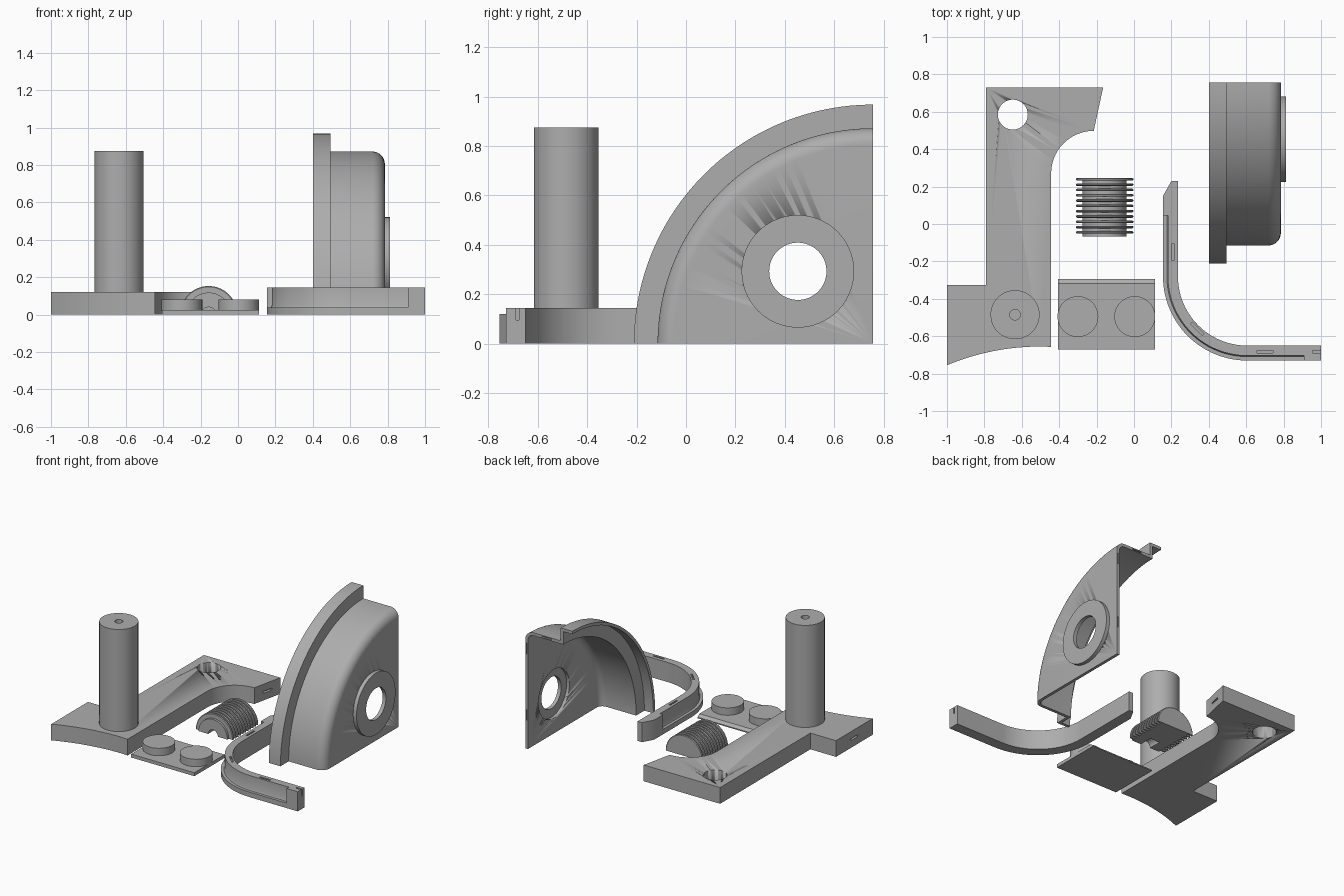
import bpy, bmesh, math
from mathutils import Matrix, Vector

if "Cube" in bpy.data.objects:
    bpy.data.objects.remove(bpy.data.objects["Cube"])

grey = bpy.data.materials.new("plain_grey")
grey.diffuse_color = (0.42, 0.42, 0.42, 1)
grey.use_nodes = True
grey.node_tree.nodes["Principled BSDF"].inputs["Base Color"].default_value = grey.diffuse_color


def finish(name, bm, smooth=True):
    bmesh.ops.remove_doubles(bm, verts=bm.verts, dist=1e-5)
    bmesh.ops.recalc_face_normals(bm, faces=bm.faces)
    mesh = bpy.data.meshes.new(name)
    bm.to_mesh(mesh)
    bm.free()
    ob = bpy.data.objects.new(name, mesh)
    bpy.context.collection.objects.link(ob)
    mesh.materials.append(grey)
    if smooth:
        bpy.ops.object.select_all(action='DESELECT')
        ob.select_set(True)
        bpy.context.view_layer.objects.active = ob
        bpy.ops.object.shade_smooth_by_angle(angle=math.radians(30))
    return ob


def loft(name, rings, closed=False):
    """Skin a row of closed sections, capping both ends unless the row closes."""
    bm = bmesh.new()
    rows = [[bm.verts.new(p) for p in ring] for ring in rings]
    n = len(rows[0])
    pairs = list(zip(rows, rows[1:])) + ([(rows[-1], rows[0])] if closed else [])
    for a, b in pairs:
        for i in range(n):
            j = (i + 1) % n
            bm.faces.new((a[i], a[j], b[j], b[i]))
    if not closed:
        bm.faces.new(rows[0][::-1])
        bm.faces.new(rows[-1])
    return finish(name, bm)


def prism(name, outline, z0, z1):
    return loft(name, [[(x, y, z) for x, y in outline] for z in (z0, z1)])


def lathe(name, profile, centre, axis, start=0, sweep=360, n=64):
    """Spin a closed (radius, along-axis) profile around an axis."""
    cx, cy, cz = centre
    full = sweep == 360
    rings = []
    for k in range(n if full else n + 1):
        t = math.radians(start + sweep * k / n)
        c, s = math.cos(t), math.sin(t)
        if axis == 'X':
            ring = [(cx + a, cy + r * c, cz + r * s) for r, a in profile]
        elif axis == 'Y':
            ring = [(cx + r * c, cy + a, cz + r * s) for r, a in profile]
        else:
            ring = [(cx + r * c, cy + r * s, cz + a) for r, a in profile]
        rings.append(ring)
    return loft(name, rings, full)


def arc(cx, cy, r, a0, a1, n):
    return [(cx + r * math.cos(math.radians(a0 + (a1 - a0) * i / n)),
             cy + r * math.sin(math.radians(a0 + (a1 - a0) * i / n))) for i in range(n + 1)]


def cut(ob, cutter):
    mod = ob.modifiers.new("cut", 'BOOLEAN')
    mod.operation, mod.solver, mod.object = 'DIFFERENCE', 'EXACT', cutter
    bpy.ops.object.select_all(action='DESELECT')
    ob.select_set(True)
    bpy.context.view_layer.objects.active = ob
    # keep the cut ahead of any smoothing modifier
    bpy.ops.object.modifier_move_to_index(modifier="cut", index=0)
    bpy.ops.object.modifier_apply(modifier="cut")
    bpy.data.objects.remove(cutter)


def slot(ob, centre, size, turn=0):
    bm = bmesh.new()
    bmesh.ops.create_cube(bm, size=1, matrix=Matrix.Translation(centre)
                          @ Matrix.Rotation(math.radians(turn), 4, 'Z')
                          @ Matrix.Diagonal(Vector((*size, 1))))
    cut(ob, finish("slot_cutter", bm, False))


def disc(r, a0, a1):
    return [(0, a0), (r, a0), (r, a1), (0, a1)]


# Bracket plate with a concave front edge and a rounded inner corner
outline = [(-0.79, 0.73), (-0.165, 0.73), (-0.215, 0.5)]
outline += arc(-0.215, 0.27, 0.228, 90, 180, 20)
outline += [(-0.443, -0.657)]
outline += arc(-0.5, -1.955, 1.3, 90, 112.6, 14)
outline += [(-1, -0.325), (-0.79, -0.325)]
bracket = prism("bracket_plate", outline, 0, 0.12)
cut(bracket, lathe("hole_cutter", disc(0.08, -0.1, 0.3), (-0.648, 0.585, 0), 'Z'))
slot(bracket, (-0.19, 0.615, 0.06), (0.04, 0.08, 0.014), -12.3)
slot(bracket, (-1, -0.54, 0.06), (0.04, 0.08, 0.014))

# Post with a small bore in its top
lathe("post", [(0, 0.1), (0.131, 0.1), (0.131, 0.875), (0.028, 0.875), (0.028, 0.75), (0, 0.75)],
      (-0.636, -0.485, 0), 'Z')

# Small base plate, back edge bevelled, with two round pads
loft("pad_plate", [[(x, -0.67, 0), (x, -0.295, 0), (x, -0.295, 0.008),
                    (x, -0.317, 0.025), (x, -0.67, 0.025)] for x in (-0.405, 0.112)])
for side, x in (("left", -0.3), ("right", 0.004)):
    lathe(side + "_pad", disc(0.109, 0.02, 0.08), (x, -0.495, 0), 'Z')

# Ribbed half cylinder with a blind bore in the front end
ribs = [(0, 0.03), (0.04, 0.03), (0.04, -0.068), (0.118, -0.068)]
for i in range(11):
    y = -0.052 + 0.0284 * i
    ribs += [(0.118, y), (0.148, y), (0.153, y + 0.004), (0.153, y + 0.010),
             (0.148, y + 0.014), (0.118, y + 0.014)]
ribs = ribs[:-1] + [(0, 0.246)]
lathe("ribbed_half_cylinder", ribs, (-0.157, 0, 0), 'Y', 0, 180, 40)


# Curved strip: constant section with a rebated outer face between its ends
def section(p, inward, o, d, w=0.08, h=0.145):
    pts = [(o, 0), (w, 0), (w, h), (o + d, h), (o + d, 0.05), (o + 0.8 * d, 0.037), (o, 0.037)]
    return [(p[0] + inward[0] * s, p[1] + inward[1] * s, z) for s, z in pts]


D = 0.026
stations = [((0.155, 0.23), (1, 0), 0.045, 0), ((0.155, 0.15), (1, 0), 0, 0),
            ((0.155, 0.045), (1, 0), 0, 0), ((0.155, 0.045), (1, 0), 0, D)]
for p in arc(0.605, -0.28, 0.45, 180, 270, 28):
    stations.append((p, ((0.605 - p[0]) / 0.45, (-0.28 - p[1]) / 0.45), 0, D))
stations += [((0.91, -0.73), (0, 1), 0, D), ((0.91, -0.73), (0, 1), 0, 0), ((1, -0.73), (0, 1), 0, 0)]
strip = loft("curved_strip", [section(*s) for s in stations])
for x, y, length, turn in ((0.208, -0.15, 0.09, 90), (0.338, -0.56, 0.09, -45),
                           (0.7, -0.683, 0.085, 0), (0.98, -0.683, 0.05, 0)):
    slot(strip, (x, y, 0.13), (length, 0.012, 0.07), turn)

# Quarter-round housing shell: stepped rim, drum, rounded shoulder, end wall
T = 0.022
outer = [(0.968, 0.4), (0.968, 0.495), (0.872, 0.495)]
outer += [(r, a) for a, r in arc(0.718, 0.805, 0.067, 90, 0, 10)]
outer += [(0, 0.785), (0, 0.785 - T)]
inner = [(r, a) for a, r in arc(0.718, 0.805, 0.067 - T, 0, 90, 10)]
inner += [(0.85, 0.495 - T), (0.968 - T, 0.495 - T), (0.968 - T, 0.4)]
YC = 0.757
housing = lathe("housing_shell", outer + inner, (0, YC, 0), 'X', 90, 90, 48)
hub = (0, 0.453, 0.293)
cut(housing, lathe("hub_cutter", disc(0.18, 0.7, 0.9), hub, 'X'))

# Narrow alignment slots in the cut edges of the housing
for h in (0.25, 0.74):
    slot(housing, (0.774, YC, h), (0.008, 0.04, 0.08))
    slot(housing, (0.774, YC - h, 0), (0.008, 0.08, 0.04))
slot(housing, (0.61, YC, 0.861), (0.08, 0.04, 0.008))
slot(housing, (0.61, YC - 0.861, 0), (0.08, 0.008, 0.04))

# Raised ring around the housing opening
lathe("hub_ring", [(0.116, 0.785), (0.228, 0.785), (0.228, 0.812), (0.116, 0.812)], hub, 'X')
